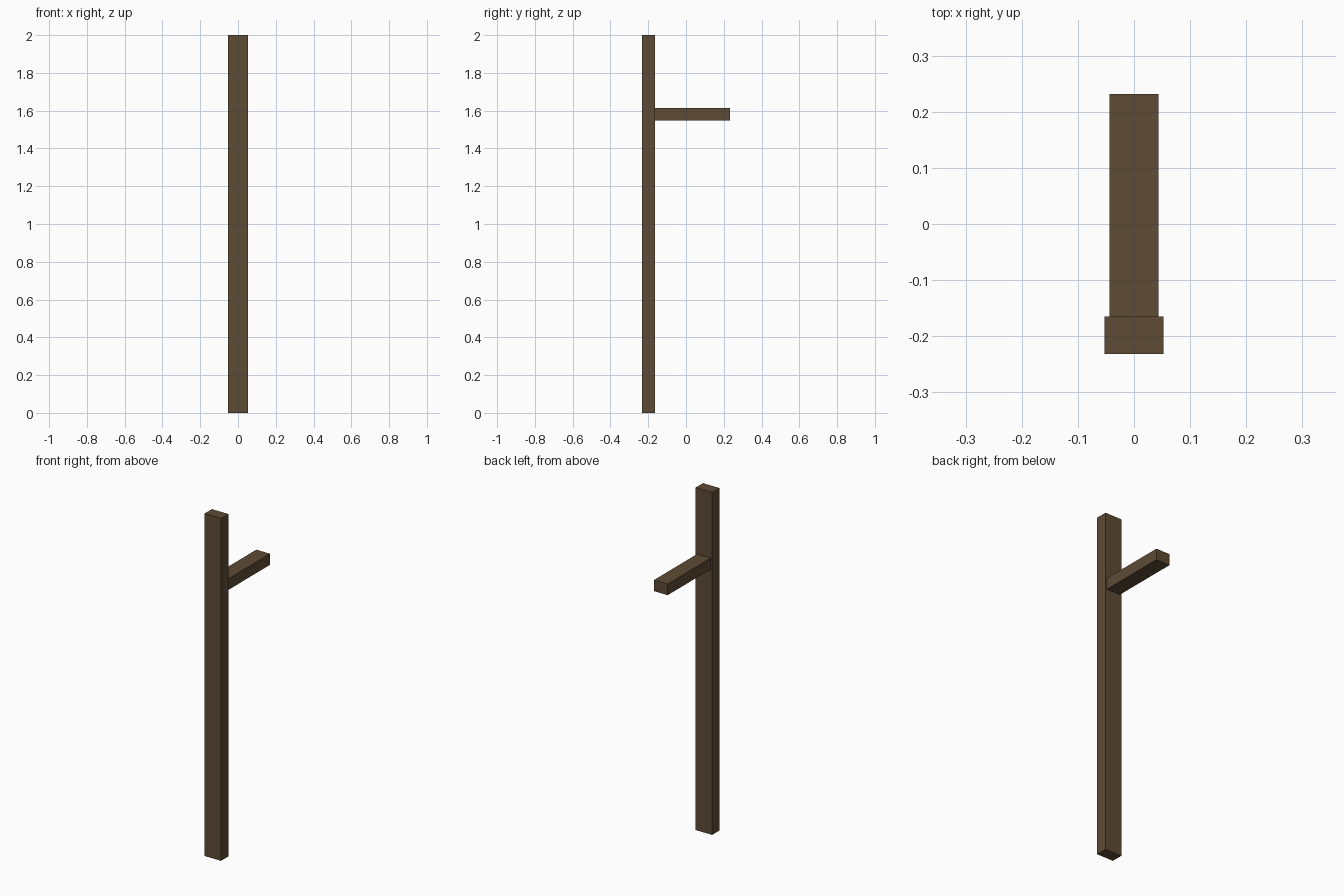
import bpy
import bmesh
from mathutils import Vector

if "Cube" in bpy.data.objects:
    bpy.data.objects.remove(bpy.data.objects["Cube"])

wood = bpy.data.materials.new("dark_brown_wood")
wood.diffuse_color = (0.112, 0.070, 0.036, 1.0)
wood.use_nodes = True
wood.node_tree.nodes["Principled BSDF"].inputs["Base Color"].default_value = wood.diffuse_color


def box(name, lo, hi):
    """Axis-aligned box between two corners."""
    lo, hi = Vector(lo), Vector(hi)
    bm = bmesh.new()
    bmesh.ops.create_cube(bm, size=1.0)
    bmesh.ops.scale(bm, vec=hi - lo, verts=bm.verts)
    bmesh.ops.translate(bm, vec=(lo + hi) / 2, verts=bm.verts)
    mesh = bpy.data.meshes.new(name)
    bm.to_mesh(mesh)
    bm.free()
    mesh.materials.append(wood)
    obj = bpy.data.objects.new(name, mesh)
    bpy.context.collection.objects.link(obj)
    return obj


# Upright post at the front
box("upright_post", (-0.053, -0.232, 0.0), (0.053, -0.165, 2.0))

# Horizontal arm reaching backwards from the post
box("side_arm", (-0.044, -0.165, 1.549), (0.044, 0.232, 1.614))
